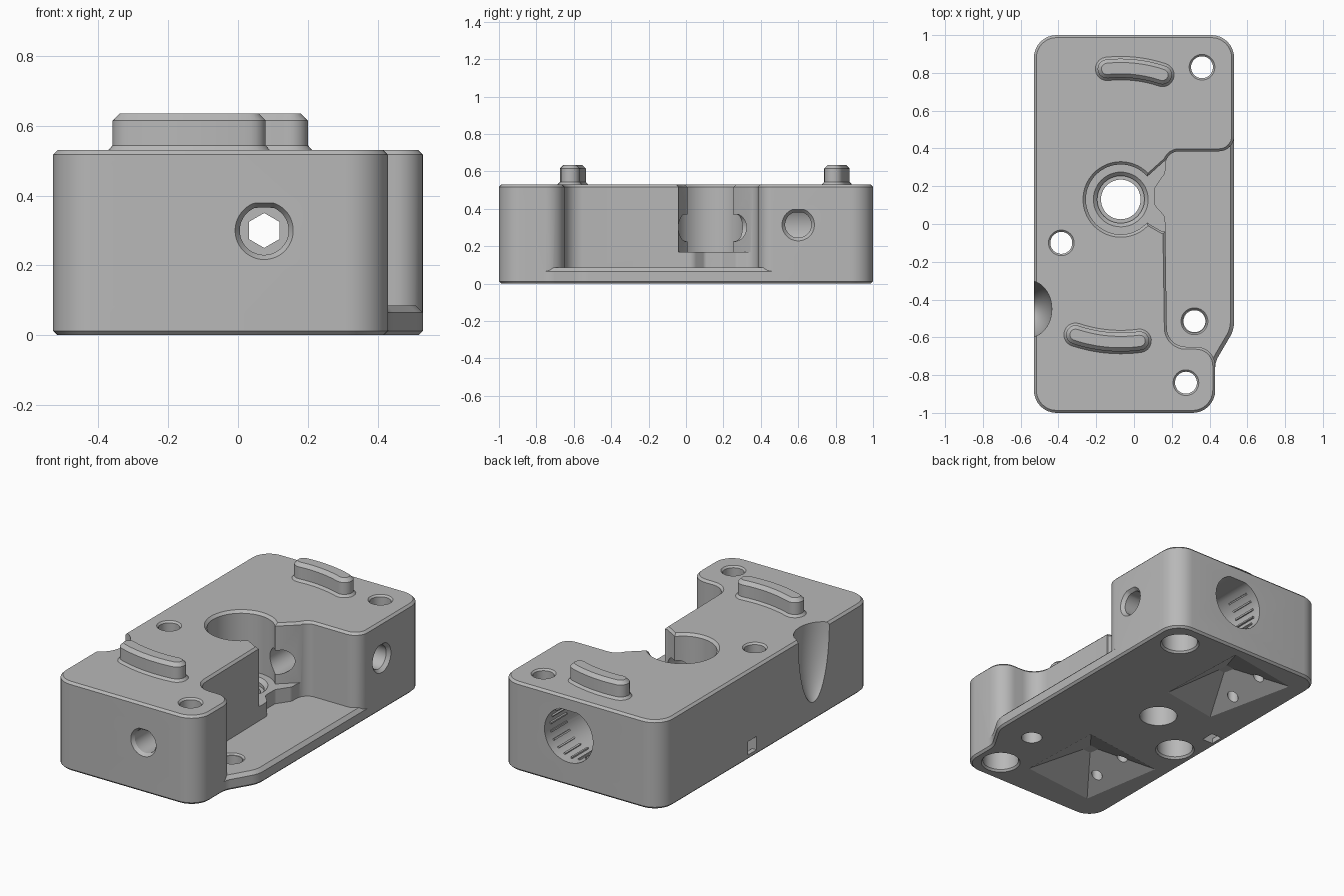
import bpy, bmesh, math
from mathutils import Matrix, Vector

if "Cube" in bpy.data.objects:
    bpy.data.objects.remove(bpy.data.objects["Cube"], do_unlink=True)

grey = bpy.data.materials.new("plain_grey")
grey.use_nodes = True
grey.diffuse_color = (0.48, 0.48, 0.48, 1)
grey.node_tree.nodes["Principled BSDF"].inputs["Base Color"].default_value = (0.48, 0.48, 0.48, 1)

TOP = 0.53
ALONG_Y = Matrix(((1, 0, 0), (0, 0, -1), (0, 1, 0))).to_4x4()
ALONG_X = Matrix(((0, 0, 1), (1, 0, 0), (0, 1, 0))).to_4x4()


def rounded(corners, steps=8):
    """Counter-clockwise outline from (x, y, radius) corners."""
    out = []
    for i, (x, y, r) in enumerate(corners):
        p = Vector((x, y))
        a = (Vector(corners[i - 1][:2]) - p).normalized()
        b = (Vector(corners[(i + 1) % len(corners)][:2]) - p).normalized()
        if r == 0:
            out.append(p)
            continue
        half = a.angle(b) / 2
        centre = p + (a + b).normalized() * (r / math.sin(half))
        start = p + a * (r / math.tan(half)) - centre
        end = p + b * (r / math.tan(half)) - centre
        turn = start.angle_signed(end)
        for k in range(steps + 1):
            out.append(centre + Matrix.Rotation(-turn * k / steps, 2) @ start)
    return out


def circle(r, sides=48, flat=1.0, turn=0.0):
    pts = []
    for k in range(sides):
        t = 2 * math.pi * k / sides + turn
        pts.append(Vector((r * math.cos(t), min(r * math.sin(t), r * flat))))
    return pts


def arc_bar(cx, cy, r, a0, a1, w, steps=20):
    """Curved bar outline with round ends."""
    def at(rad, ang):
        return Vector((cx + rad * math.cos(ang), cy + rad * math.sin(ang)))
    a0, a1 = math.radians(a0), math.radians(a1)
    pts = [at(r + w, a0 + (a1 - a0) * k / steps) for k in range(steps + 1)]
    for base, other in ((a1, True), (a0, False)):
        c = at(r, base)
        first = base if other else base + math.pi
        for k in range(1, 10):
            t = first + math.pi * k / 10
            pts.append(c + w * Vector((math.cos(t), math.sin(t))))
        if other:
            pts += [at(r - w, a1 + (a0 - a1) * k / steps) for k in range(steps + 1)]
    return pts


def inset(pts, d):
    out = []
    for i, p in enumerate(pts):
        e1 = (p - pts[i - 1]).normalized()
        e2 = (pts[(i + 1) % len(pts)] - p).normalized()
        n1, n2 = Vector((-e1.y, e1.x)), Vector((-e2.y, e2.x))
        out.append(p + (n1 + n2) * (d / max(0.4, 1 + n1.dot(n2))))
    return out


def finish(name, bm, matrix=Matrix()):
    bmesh.ops.recalc_face_normals(bm, faces=bm.faces)
    mesh = bpy.data.meshes.new(name)
    bm.to_mesh(mesh)
    bm.free()
    mesh.transform(matrix)
    mesh.materials.append(grey)
    ob = bpy.data.objects.new(name, mesh)
    bpy.context.collection.objects.link(ob)
    return ob


def loft(name, pts, layers, matrix=Matrix()):
    """Solid from an outline stacked at (height, inset) layers."""
    bm = bmesh.new()
    rings = [[bm.verts.new((p.x, p.y, z)) for p in inset(pts, d)] for z, d in layers]
    for lo, hi in zip(rings, rings[1:]):
        for i in range(len(pts)):
            bm.faces.new((lo[i - 1], lo[i], hi[i], hi[i - 1]))
    bm.faces.new(rings[0][::-1])
    bm.faces.new(rings[-1])
    return finish(name, bm, matrix)


def box(name, lo, hi, matrix=Matrix()):
    pts = [Vector(p) for p in ((lo[0], lo[1]), (hi[0], lo[1]), (hi[0], hi[1]), (lo[0], hi[1]))]
    return loft(name, pts, [(lo[2], 0), (hi[2], 0)], matrix)


def combine(target, tool, operation="DIFFERENCE"):
    mod = target.modifiers.new("bool", "BOOLEAN")
    mod.object, mod.operation, mod.solver = tool, operation, "EXACT"
    bpy.context.view_layer.objects.active = target
    bpy.ops.object.modifier_apply(modifier=mod.name)
    bpy.data.objects.remove(tool, do_unlink=True)


def at(x, y, z=0):
    return Matrix.Translation((x, y, z))


# Tall block and low shelf plate
block = rounded([(-.53, -1, .12), (.43, -1, .12), (.43, -.65, .1), (.175, -.65, .1),
                 (.165, .04, .05), (.11, .10, .03), (.11, .19, .03), (.165, .27, .04),
                 (.17, .385, .07), (.53, .385, .08), (.53, 1, .12), (-.53, 1, .12)])
plate = rounded([(-.53, -1, .12), (.43, -1, .12), (.43, -.73, .12), (.53, -.56, .16),
                 (.53, 1, .12), (-.53, 1, .12)])
body = loft("housing_body", block, [(0, .012), (.012, 0), (TOP - .013, 0), (TOP, .013)])
combine(body, loft("shelf", plate, [(0, .012), (.012, 0), (.065, 0), (.085, .02)]), "UNION")

# Main bore, its mouth onto the shelf, and the stepped floor hole
combine(body, loft("bore", circle(.185, 64), [(.17, 0), (TOP - .015, 0), (TOP + .01, -.025)], at(-.07, .13)))
mouth = [Vector(p) for p in ((0, .06), (.08, 0), (.15, -.04), (.4, -.04),
                             (.4, .35), (.18, .35), (.08, .26), (0, .2))]
combine(body, loft("mouth", mouth, [(.17, 0), (TOP - .015, 0), (TOP + .01, -.018)]))
combine(body, loft("floor_hole", circle(.105), [(-.1, 0), (.13, 0), (.13, -.02), (.15, -.02), (.18, -.05)],
                   at(-.07, .13)))

# Screw holes, three with counterbores underneath
for x, y, bored in ((.36, .83, 1), (-.385, -.1, 1), (.275, -.84, 1), (.32, -.515, 0)):
    combine(body, loft("hole", circle(.058), [(-.1, 0), (TOP - .01, 0), (TOP + .01, -.02)], at(x, y)))
    if bored:
        combine(body, loft("counterbore", circle(.1), [(-.02, -.025), (.012, 0), (.22, 0)], at(x, y)))
    else:
        combine(body, loft("rim", circle(.063), [(.075, 0), (.1, -.02)], at(x, y)))

# Long tunnel from front to back, hexagonal in the middle
axis = at(.075, 0, .3) @ ALONG_Y
combine(body, loft("hex_tunnel", circle(.05, 6, turn=math.pi / 6), [(-.7, 0), (1.1, 0)], axis))
combine(body, loft("front_hole", circle(.07, flat=.93), [(.72, 0), (.98, 0), (1.01, -.02)], axis))
combine(body, loft("mid_tunnel", circle(.075, flat=.93), [(-.55, 0), (.35, 0)], axis))
combine(body, loft("back_socket", circle(.16, flat=.93), [(-1.1, 0), (-.5, 0)], axis))

# Side hole into the back socket
combine(body, loft("side_hole", circle(.07, flat=.93), [(.1, 0), (.51, 0), (.54, -.025)],
                   at(0, .6, .315) @ ALONG_X))

# Small slot low on one side, open underneath
combine(body, box("slot", (-.6, .09, .03), (-.43, .17, .11)))
combine(body, box("slot_mouth", (-.5, .09, -.1), (-.43, .17, .1)))

# Tapered scallop in the side wall
bm = bmesh.new()
bmesh.ops.create_uvsphere(bm, u_segments=48, v_segments=32, radius=1)
combine(body, finish("scallop", bm, at(-.555, -.45, TOP) @ Matrix.Diagonal((.12, .15, .43, 1))))

# Hipped pockets with pairs of small holes underneath
pockets = (((-.36, -.84), (.11, -.79), (.09, -.27), (-.44, -.34)),
           ((-.30, .31), (.06, .37), (.04, .94), (-.42, .86)))
for quad, hole_ys in zip(pockets, ((-.67, -.45), (.52, .745))):
    bm = bmesh.new()
    centre = sum((Vector(p) for p in quad), Vector((0, 0))) / 4
    rings = []
    for z, s in ((-.01, 1), (0, 1), (.12, .12)):
        rings.append([bm.verts.new((*centre.lerp(Vector(p), s), z)) for p in quad])
    for lo, hi in zip(rings, rings[1:]):
        for i in range(4):
            bm.faces.new((lo[i - 1], lo[i], hi[i], hi[i - 1]))
    bm.faces.new(rings[0])
    bm.faces.new(rings[-1])
    combine(body, finish("pocket", bm))
    for y in hole_ys:
        combine(body, loft("pin_hole", circle(.03, 24), [(-.02, 0), (.18, 0)], at(-.29, y)))

# Curved ridges on top
ridges = [loft(name, arc_bar(-.07, .13, r, a0, a1, .05),
               [(.5, -.012), (TOP, -.012), (TOP + .014, 0), (.615, 0), (.635, .02)])
          for name, r, a0, a1 in (("back_ridge", .695, 71.5, 96), ("front_ridge", .755, 251.5, 277.6))]

# Grip ribs inside the back socket
ribs = []
for k in range(20):
    t = 2 * math.pi * k / 20 + .1
    if math.sin(t) < .8:
        spin = axis @ Matrix.Rotation(t, 4, "Z")
        ribs.append(box(f"socket_rib_{k + 1}", (.15, -.005, -.95), (.165, .005, -.8), spin))

for ob in [body] + ridges:
    bpy.ops.object.select_all(action="DESELECT")
    ob.select_set(True)
    bpy.context.view_layer.objects.active = ob
    bpy.ops.object.shade_smooth_by_angle(angle=math.radians(25))
